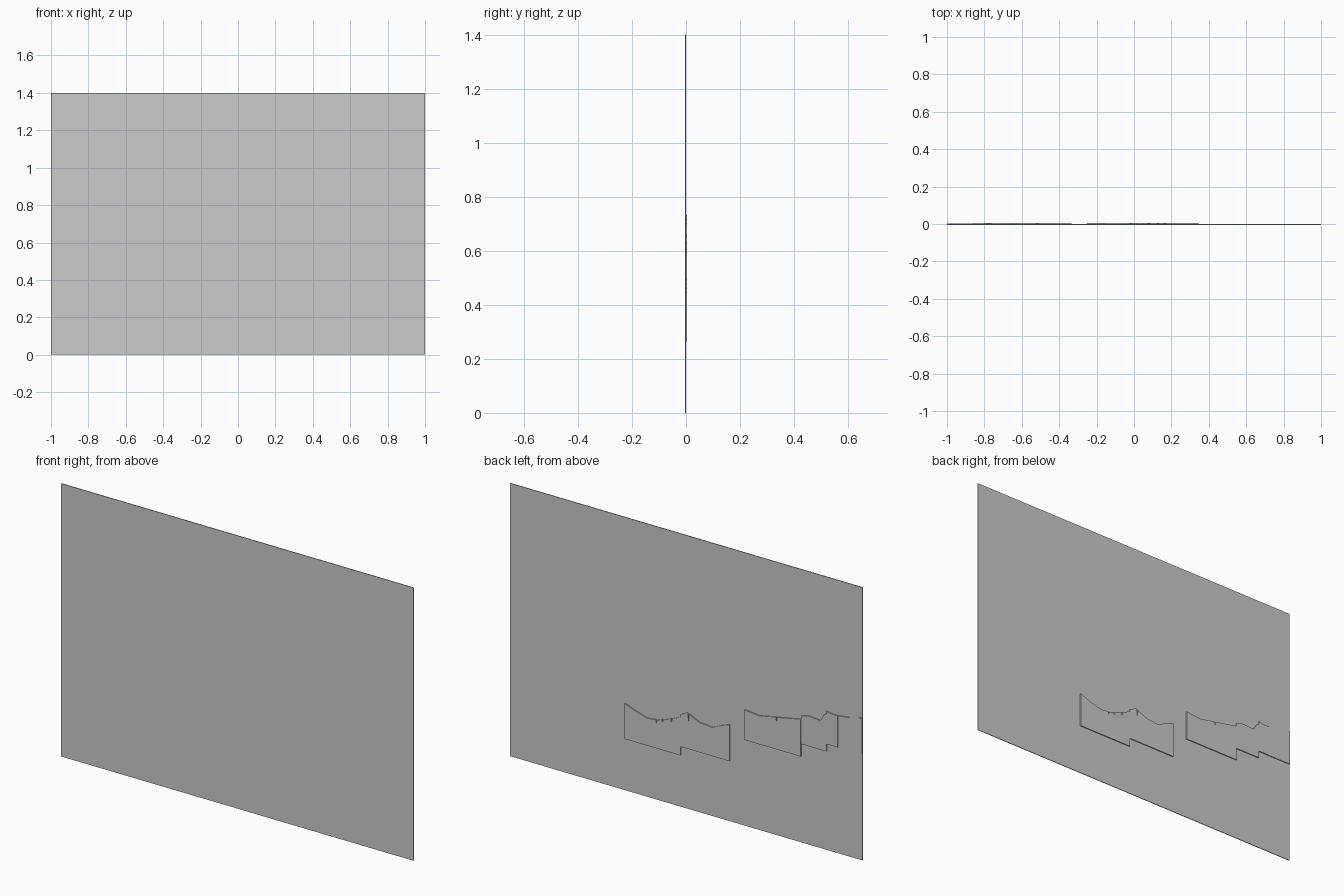
import bpy, bmesh

if "Cube" in bpy.data.objects:
    bpy.data.objects.remove(bpy.data.objects["Cube"])

SHEET_FRONT, SHEET_BACK, RELIEF_BACK = -0.0045, -0.0008, 0.0045


def slab(name, outline, y0, y1):
    """Extrude an x/z outline from y0 to y1."""
    bm = bmesh.new()
    face = bm.faces.new([bm.verts.new((x, y0, z)) for x, z in outline])
    ext = bmesh.ops.extrude_face_region(bm, geom=[face])
    verts = [v for v in ext["geom"] if isinstance(v, bmesh.types.BMVert)]
    bmesh.ops.translate(bm, verts=verts, vec=(0, y1 - y0, 0))
    bmesh.ops.recalc_face_normals(bm, faces=bm.faces)
    mesh = bpy.data.meshes.new(name)
    bm.to_mesh(mesh)
    bm.free()
    obj = bpy.data.objects.new(name, mesh)
    bpy.context.collection.objects.link(obj)
    return obj


def relief(name, base, crest, notches=(), back=RELIEF_BACK):
    """Strip with flat base and uneven crest; notches are (x, depth) cuts."""
    pts = list(crest)
    for nx, depth in notches:
        for (xa, za), (xb, zb) in zip(crest, crest[1:]):
            if min(xa, xb) <= nx < max(xa, xb):
                z = za + (zb - za) * (nx - xa) / (xb - xa)
                pts += [(nx - 0.004, z), (nx, z - depth), (nx + 0.004, z)]
                break
    pts.sort()
    outline = [(pts[0][0], base)] + pts + [(pts[-1][0], base)]
    return slab(name, outline, SHEET_BACK, back)


# main panel
slab("panel", [(-1, 0), (1, 0), (1, 1.4), (-1, 1.4)], SHEET_FRONT, SHEET_BACK)

# raised strips on the back, from right to left
relief("strip_1", 0.265,
       [(0.345, 0.447), (0.28, 0.423), (0.215, 0.405), (0.16, 0.411),
        (0.09, 0.435), (0.029, 0.463)],
       [(0.165, 0.018), (0.13, 0.018), (0.08, 0.02)])
relief("strip_2", 0.31,
       [(0.028, 0.475), (-0.01, 0.494), (-0.035, 0.482), (-0.08, 0.463),
        (-0.15, 0.456), (-0.205, 0.481), (-0.25, 0.497)],
       [(-0.018, 0.045)])
relief("strip_3", 0.442,
       [(-0.335, 0.596), (-0.42, 0.588), (-0.53, 0.609), (-0.654, 0.633)],
       [(-0.517, 0.025)])
relief("strip_4", 0.507,
       [(-0.655, 0.652), (-0.70, 0.662), (-0.765, 0.656), (-0.785, 0.69),
        (-0.799, 0.70)])
relief("strip_5", 0.545, [(-0.80, 0.713), (-0.83, 0.707), (-0.864, 0.707)])
relief("strip_6", 0.545,
       [(-0.864, 0.707), (-0.93, 0.715), (-1.0, 0.733)],
       back=RELIEF_BACK - 0.001)
